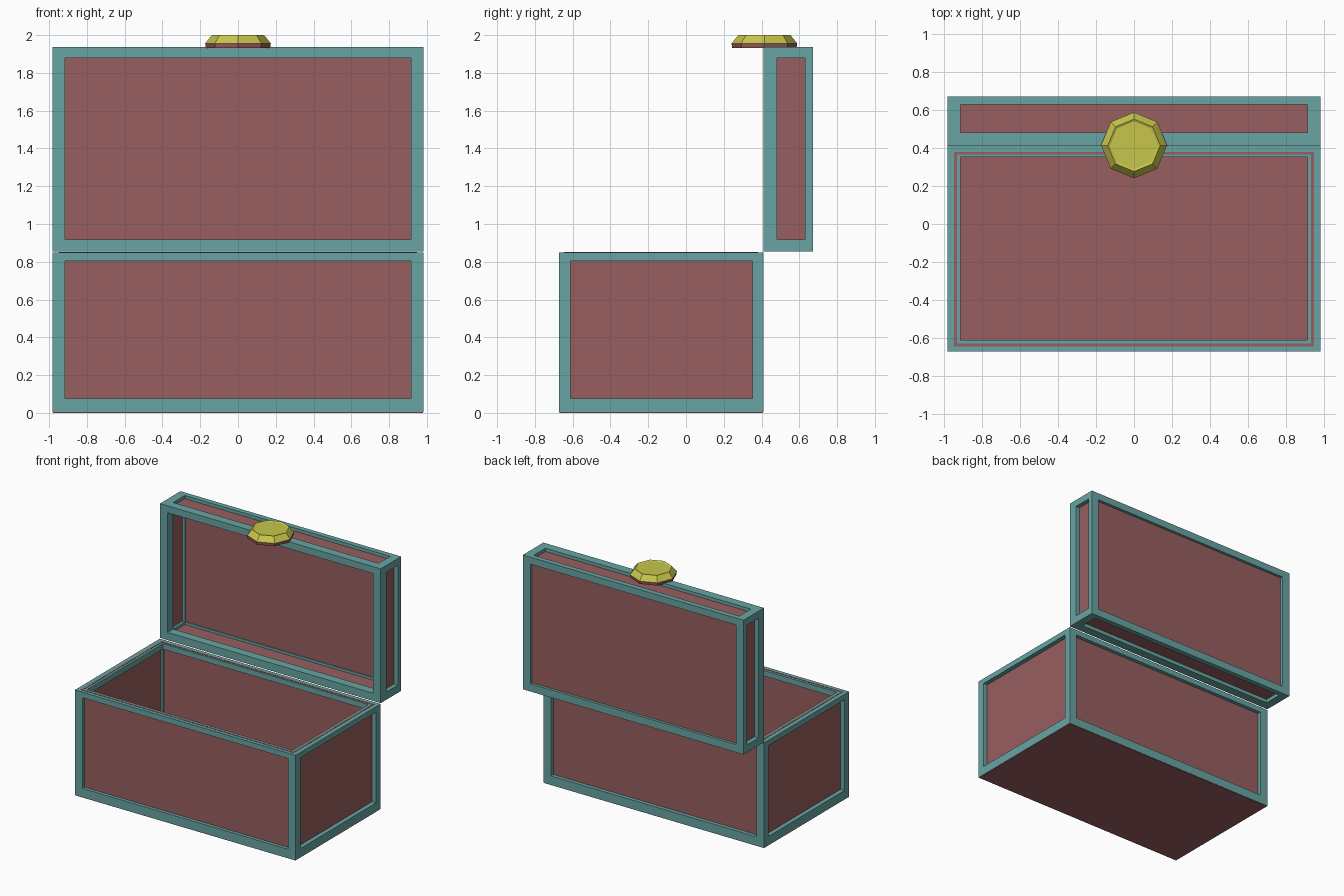
import bpy, bmesh, math
from itertools import product

if "Cube" in bpy.data.objects:
    bpy.data.objects.remove(bpy.data.objects["Cube"])


def material(name, rgb):
    m = bpy.data.materials.new(name)
    m.diffuse_color = (*rgb, 1)
    m.use_nodes = True
    m.node_tree.nodes["Principled BSDF"].inputs["Base Color"].default_value = m.diffuse_color
    return m


RED = material("dusty_red", (0.314, 0.112, 0.115))
TEAL = material("teal", (0.138, 0.376, 0.371))
GOLD = material("gold", (0.578, 0.565, 0.072))


def finish(name, bm, *mats):
    bmesh.ops.recalc_face_normals(bm, faces=bm.faces)
    me = bpy.data.meshes.new(name)
    bm.to_mesh(me)
    bm.free()
    for m in mats:
        me.materials.append(m)
    ob = bpy.data.objects.new(name, me)
    bpy.context.collection.objects.link(ob)
    return ob


def add_box(bm, lo, hi):
    verts = bmesh.ops.create_cube(bm, size=1)["verts"]
    for v in verts:
        v.co = [(a + b) / 2 + c * (b - a) for a, b, c in zip(lo, hi, v.co)]


def boxes(name, mat, spans):
    bm = bmesh.new()
    for lo, hi in spans:
        add_box(bm, lo, hi)
    return finish(name, bm, mat)


def frame(name, lo, hi, win_lo, win_hi):
    """Twelve edge bars; win_lo / win_hi bound the openings."""
    ends = [((lo[i], win_lo[i]), (win_hi[i], hi[i])) for i in range(3)]
    spans = []
    for axis in range(3):
        a, b = [i for i in range(3) if i != axis]
        for ea, eb in product(ends[a], ends[b]):
            s = [None] * 3
            s[a], s[b] = ea, eb
            # upright posts run full height, other bars fit between them
            s[axis] = (lo[2], hi[2]) if axis == 2 else (win_lo[axis], win_hi[axis])
            spans.append(([p[0] for p in s], [p[1] for p in s]))
    return boxes(name, TEAL, spans)


# Chest body: frame, four wall panels poking just past the rim, floor plate
frame("body_frame", (-0.983, -0.672, 0.004), (0.983, 0.41, 0.849),
      (-0.915, -0.612, 0.075), (0.915, 0.352, 0.805))
walls = [((-0.948, -0.645, 0.006), (0.948, -0.631, 0.851)),
         ((-0.948, 0.366, 0.006), (0.948, 0.38, 0.851))]
for s in (-1, 1):
    x0, x1 = sorted((s * 0.934, s * 0.948))
    walls.append(((x0, -0.631, 0.006), (x1, 0.366, 0.851)))
boxes("body_panels", RED, walls)
boxes("floor_plate", RED, [((-0.98, -0.669, 0), (0.98, 0.407, 0.016))])

# Open lid standing upright behind the body, its mouth facing forward
frame("lid_frame", (-0.983, 0.411, 0.855), (0.983, 0.672, 1.936),
      (-0.915, 0.482, 0.917), (0.915, 0.63, 1.88))
lid = [((-0.948, 0.638, 0.885), (0.948, 0.65, 1.91)),
       ((-0.948, 0.44, 0.885), (0.948, 0.638, 0.897)),
       ((-0.948, 0.44, 1.898), (0.948, 0.638, 1.91))]
for s in (-1, 1):
    x0, x1 = sorted((s * 0.936, s * 0.948))
    lid.append(((x0, 0.44, 0.897), (x1, 0.638, 1.898)))
boxes("lid_panels", RED, lid)

# Octagonal clasp: red underside band, gold bevel, shallow dished top
bm = bmesh.new()
profile = [(0.17, 1.932), (0.174, 1.956), (0.158, 1.976),
           (0.138, 2.0), (0.126, 1.994)]
rings = [[bm.verts.new((r * math.cos(k * math.pi / 4),
                        0.415 + r * math.sin(k * math.pi / 4), z))
          for k in range(8)] for r, z in profile]
for i in range(len(rings) - 1):
    for k in range(8):
        j = (k + 1) % 8
        f = bm.faces.new((rings[i][k], rings[i][j], rings[i + 1][j], rings[i + 1][k]))
        f.material_index = 0 if i == 0 else 1
bm.faces.new(rings[0][::-1]).material_index = 0
bm.faces.new(rings[-1]).material_index = 1
finish("clasp", bm, RED, GOLD)
